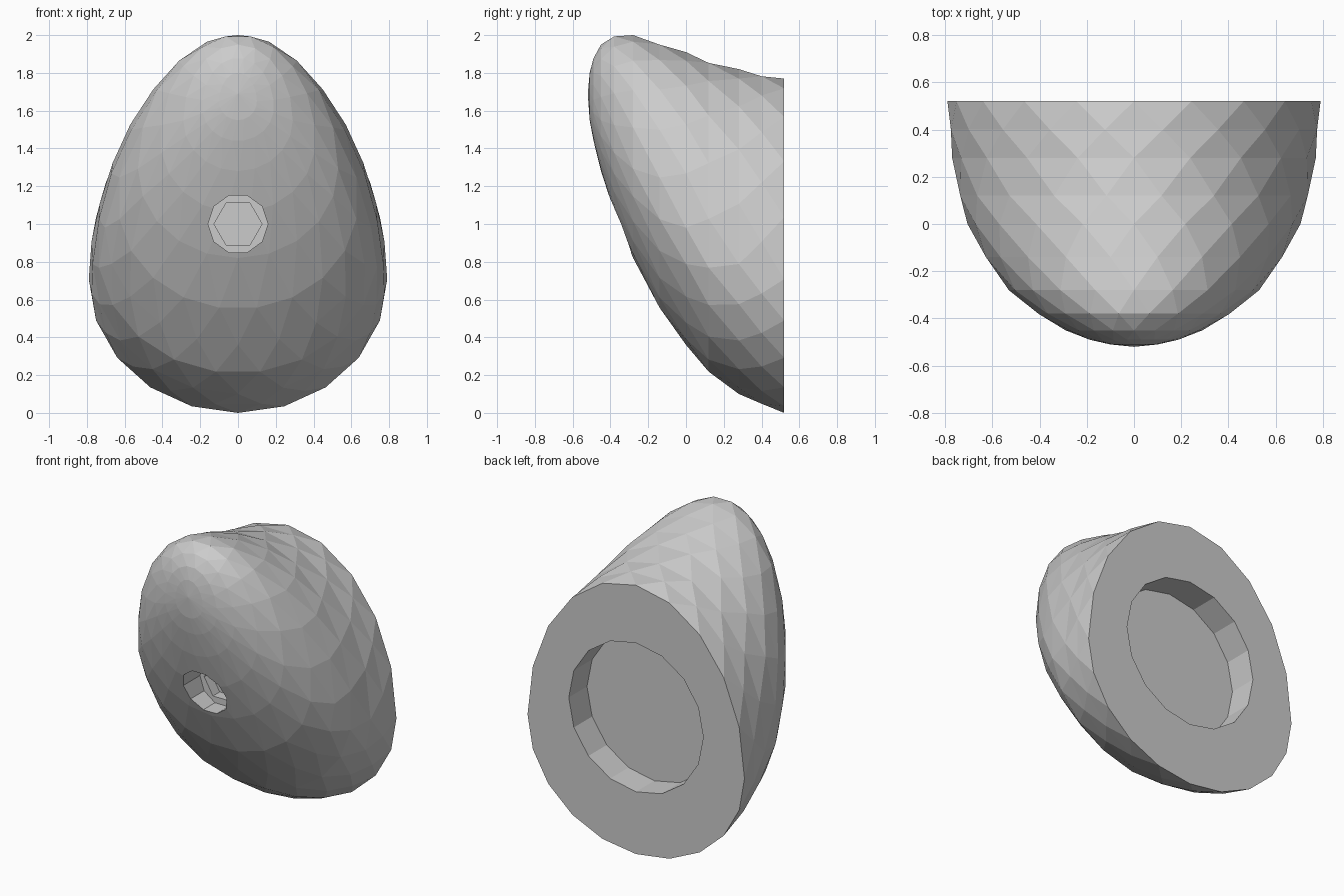
import bpy, bmesh
from math import sin, cos, pi

if "Cube" in bpy.data.objects:
    bpy.data.objects.remove(bpy.data.objects["Cube"])

SIDES = 20
# y, half width, lowest z, highest z of each egg-shaped section
SECTIONS = [
    (-0.51, 0.10, 1.55, 1.80),
    (-0.49, 0.19, 1.44, 1.88),
    (-0.45, 0.29, 1.28, 1.95),
    (-0.38, 0.41, 1.06, 2.00),
    (-0.28, 0.53, 0.82, 2.00),
    (-0.14, 0.635, 0.55, 1.96),
    (0.00, 0.705, 0.36, 1.91),
    (0.12, 0.745, 0.21, 1.865),
    (0.28, 0.77, 0.10, 1.82),
    (0.40, 0.785, 0.04, 1.795),
    (0.52, 0.79, 0.00, 1.77),
]


def make_object(name, bm):
    bmesh.ops.recalc_face_normals(bm, faces=bm.faces[:])
    mesh = bpy.data.meshes.new(name)
    bm.to_mesh(mesh)
    bm.free()
    obj = bpy.data.objects.new(name, mesh)
    bpy.context.collection.objects.link(obj)
    return obj


def loft_hold():
    bm = bmesh.new()
    rings = []
    for k, (y, w, zb, zt) in enumerate(SECTIONS):
        zm = zb + 0.40 * (zt - zb)
        ring = []
        for i in range(SIDES):
            a = 2 * pi * (i + 0.5 * (k % 2)) / SIDES
            c = cos(a)
            z = zm + c * ((zt - zm) if c > 0 else (zm - zb))
            ring.append(bm.verts.new((w * sin(a), y, z)))
        rings.append(ring)
    # Staggered triangles give the chiselled surface
    for k in range(len(rings) - 1):
        p, q = rings[k], rings[k + 1]
        for i in range(SIDES):
            j = (i + 1) % SIDES
            if k % 2 == 0:
                bm.faces.new((p[i], p[j], q[i]))
                bm.faces.new((p[j], q[j], q[i]))
            else:
                bm.faces.new((p[i], q[j], q[i]))
                bm.faces.new((p[i], p[j], q[j]))
    tip = bm.verts.new((0, -0.52, 1.69))
    for i in range(SIDES):
        bm.faces.new((tip, rings[0][i], rings[0][(i + 1) % SIDES]))
    bm.faces.new(rings[-1])
    return make_object("climbing_hold_body", bm)


def cut(target, name, radius, z, y0, y1, sides, phase=0.0):
    """Subtract a prism running along y."""
    bm = bmesh.new()
    ends = [[bm.verts.new((radius * cos(2 * pi * i / sides + phase), y,
                           z + radius * sin(2 * pi * i / sides + phase)))
             for i in range(sides)] for y in (y0, y1)]
    for end in ends:
        bm.faces.new(end)
    for i in range(sides):
        j = (i + 1) % sides
        bm.faces.new((ends[0][i], ends[0][j], ends[1][j], ends[1][i]))
    cutter = make_object(name, bm)
    cutter.hide_render = True
    mod = target.modifiers.new(name, 'BOOLEAN')
    mod.operation = 'DIFFERENCE'
    mod.solver = 'EXACT'
    mod.object = cutter
    bpy.context.view_layer.objects.active = target
    bpy.ops.object.modifier_apply(modifier=name)
    bpy.data.objects.remove(cutter)


body = loft_hold()
# Round hollow in the flat back
cut(body, "back_hollow", 0.49, 0.90, 0.33, 0.80, 16)
# Counterbored bolt hole with hexagonal socket
cut(body, "bolt_hole", 0.158, 1.0, -0.80, -0.17, 10)
cut(body, "hex_socket", 0.127, 1.0, -0.30, -0.10, 6)
